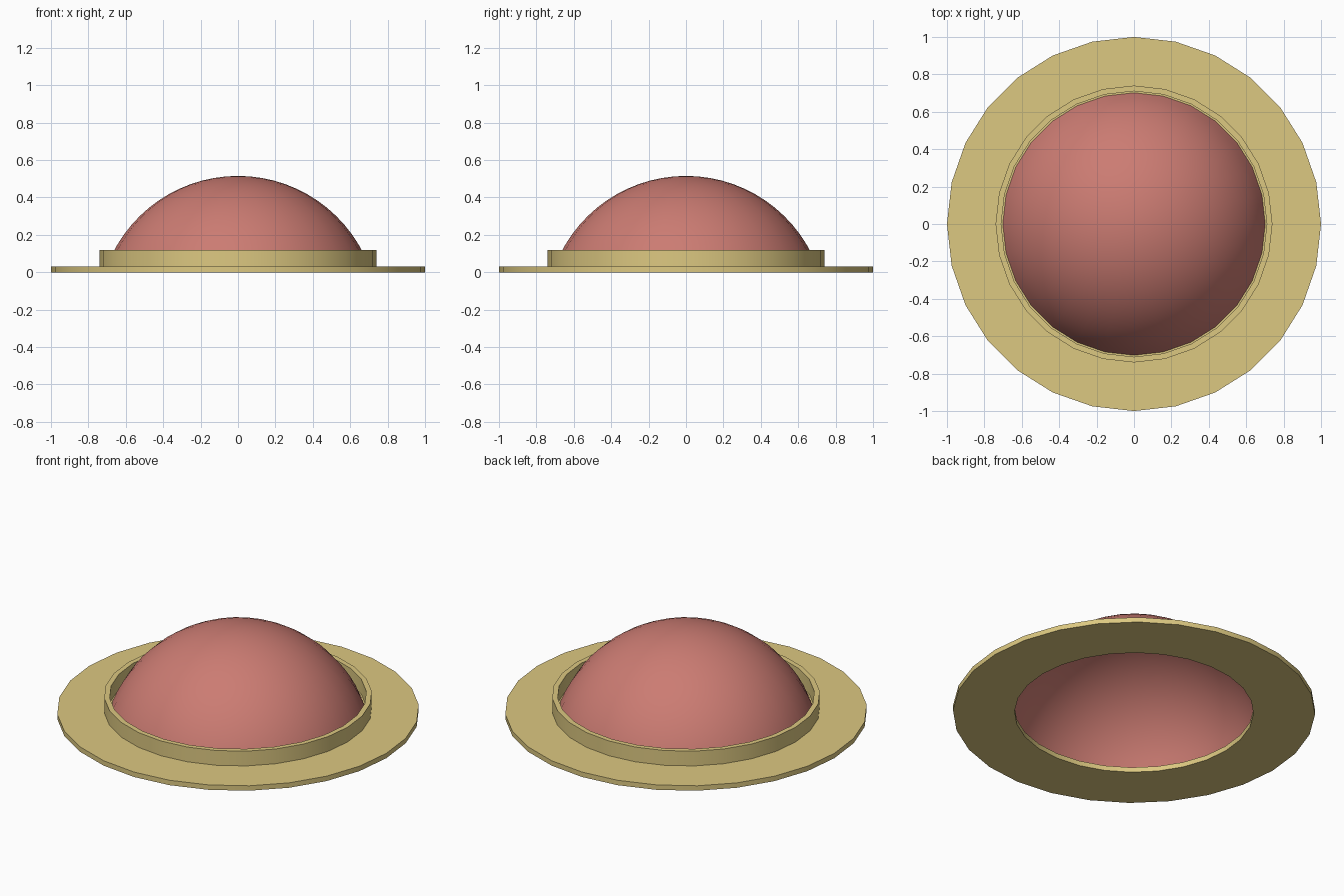
import bpy, bmesh, math

if "Cube" in bpy.data.objects:
    bpy.data.objects.remove(bpy.data.objects["Cube"])

SIDES = 28


def material(name, color):
    m = bpy.data.materials.new(name)
    m.diffuse_color = color
    m.use_nodes = True
    m.node_tree.nodes["Principled BSDF"].inputs["Base Color"].default_value = m.diffuse_color
    return m


def lathe(name, profile, mat, closed=True, angle=35):
    """Spin an (r, z) profile around the z axis."""
    bm = bmesh.new()
    rings = []
    for r, z in profile:
        if r < 1e-6:
            rings.append([bm.verts.new((0, 0, z))] * SIDES)
        else:
            rings.append([bm.verts.new((r * math.cos(2 * math.pi * i / SIDES),
                                        r * math.sin(2 * math.pi * i / SIDES), z))
                          for i in range(SIDES)])
    n = len(rings)
    for k in range(n if closed else n - 1):
        a, b = rings[k], rings[(k + 1) % n]
        for i in range(SIDES):
            j = (i + 1) % SIDES
            quad = list(dict.fromkeys((a[i], a[j], b[j], b[i])))
            bm.faces.new(quad)
    bmesh.ops.recalc_face_normals(bm, faces=bm.faces)
    me = bpy.data.meshes.new(name)
    bm.to_mesh(me)
    bm.free()
    me.materials.append(mat)
    ob = bpy.data.objects.new(name, me)
    bpy.context.collection.objects.link(ob)
    bpy.ops.object.select_all(action='DESELECT')
    ob.select_set(True)
    bpy.context.view_layer.objects.active = ob
    bpy.ops.object.shade_smooth_by_angle(angle=math.radians(angle))
    return ob


gold = material("gold", (0.72, 0.58, 0.22, 1))
red = material("red", (0.60, 0.20, 0.17, 1))

# Flat ring brim
lathe("brim", [(0.66, 0), (1, 0), (1, 0.03), (0.66, 0.03)], gold)

# Raised collar around the dome
lathe("collar", [(0.71, 0.03), (0.74, 0.03), (0.74, 0.12), (0.71, 0.12)], gold)

# Dome: open spherical cap
R, top, base = 0.75, 0.515, 0.03
centre = top - R
sweep = math.acos((base - centre) / R)
RINGS = 14
lathe("dome", [(R * math.sin(sweep * k / RINGS), centre + R * math.cos(sweep * k / RINGS))
               for k in range(RINGS + 1)], red, closed=False, angle=60)
